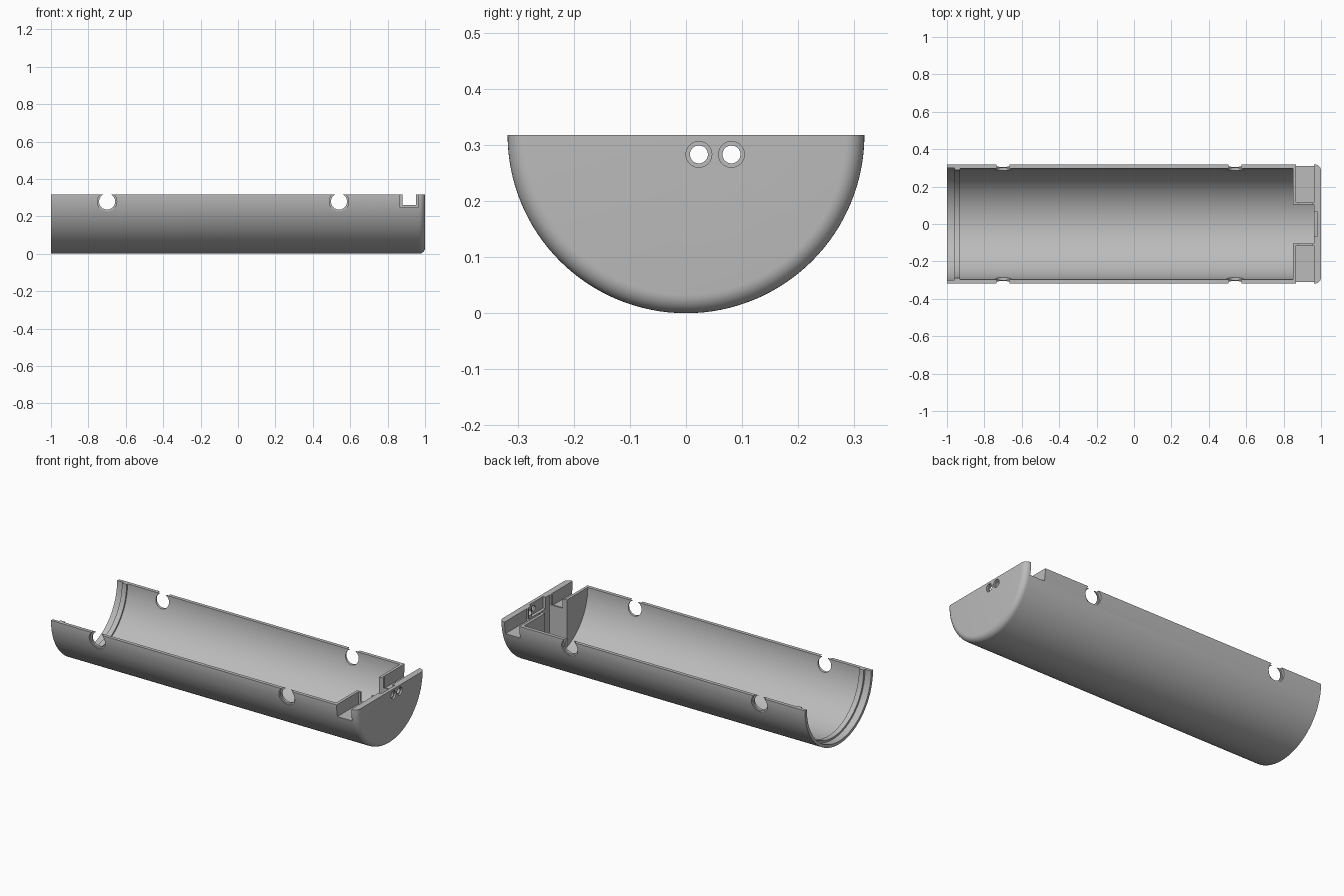
import bpy, bmesh, math
from mathutils import Matrix, Vector

cube = bpy.data.objects.get("Cube")
if cube:
    bpy.data.objects.remove(cube, do_unlink=True)

R = 0.318          # outer radius, also the height of the cut rim
SEG = 128

grey = bpy.data.materials.new("plain grey")
grey.use_nodes = True
GREY = (0.5, 0.5, 0.5, 1)
grey.diffuse_color = GREY
grey.node_tree.nodes["Principled BSDF"].inputs["Base Color"].default_value = GREY


def add_object(name, bm):
    bmesh.ops.recalc_face_normals(bm, faces=bm.faces)
    mesh = bpy.data.meshes.new(name)
    bm.to_mesh(mesh)
    bm.free()
    mesh.materials.append(grey)
    ob = bpy.data.objects.new(name, mesh)
    bpy.context.collection.objects.link(ob)
    return ob


def box(name, lo, hi):
    bm = bmesh.new()
    lo, hi = Vector(lo), Vector(hi)
    size = Matrix.Diagonal((*(hi - lo), 1))
    bmesh.ops.create_cube(bm, size=1, matrix=Matrix.Translation((lo + hi) / 2) @ size)
    return add_object(name, bm)


def rod(name, centre, radius, length, axis):
    turn = Matrix.Rotation(math.pi / 2, 4, 'Y' if axis == 'X' else 'X')
    bm = bmesh.new()
    bmesh.ops.create_cone(bm, cap_ends=True, segments=40, radius1=radius,
                          radius2=radius, depth=length,
                          matrix=Matrix.Translation(centre) @ turn)
    return add_object(name, bm)


def combine(target, tool, operation='DIFFERENCE'):
    mod = target.modifiers.new(tool.name, 'BOOLEAN')
    mod.operation = operation
    mod.solver = 'EXACT'
    mod.object = tool
    bpy.context.view_layer.objects.active = target
    bpy.ops.object.modifier_apply(modifier=mod.name)
    bpy.data.objects.remove(tool, do_unlink=True)


# Shell: lathe the wall section, with rounded closed end and inner ridge
FILLET = 0.033
section = [(0.963, 0), (0.963, 0.297), (-0.93, 0.297), (-0.93, 0.288),
           (-0.96, 0.288), (-0.96, 0.30), (-1, 0.30), (-1, R)]
for i in range(9):
    a = math.pi / 2 * (1 - i / 8)
    section.append((1 - FILLET + FILLET * math.cos(a), R - FILLET + FILLET * math.sin(a)))
section.append((1, 0))

bm = bmesh.new()
verts = [bm.verts.new((x, 0, R - r)) for x, r in section]
edges = [bm.edges.new(pair) for pair in zip(verts, verts[1:])]
bmesh.ops.spin(bm, geom=verts + edges, cent=(0, 0, R), axis=(1, 0, 0),
               angle=2 * math.pi, steps=SEG)
bmesh.ops.remove_doubles(bm, verts=bm.verts, dist=0.0001)
shell = add_object("half_tube_shell", bm)

# Solid blocks either side of the channel at the closed end
for side in (-1, 1):
    bm = bmesh.new()
    inner, outer = 0.103, 0.306
    start = math.acos(inner / outer)
    arc = [(outer * math.cos(start * i / 24), R - outer * math.sin(start * i / 24))
           for i in range(25)]
    outline = [(inner, R + 0.1), (outer, R + 0.1)] + arc
    face = bm.faces.new([bm.verts.new((0.85, side * y, z)) for y, z in outline])
    sweep = bmesh.ops.extrude_face_region(bm, geom=[face])
    moved = [v for v in sweep["geom"] if isinstance(v, bmesh.types.BMVert)]
    bmesh.ops.translate(bm, verts=moved, vec=(0.125, 0, 0))
    combine(shell, add_object("end_block", bm), 'UNION')

# Remove the upper half
combine(shell, box("upper_half", (-2, -1, R), (2, 1, 2)))

# Side slots, each with a narrower opening through the inner lip
for side in (-1, 1):
    for near, x0, x1, floor in ((0.114, 0.867, 0.963, 0.246), (0.08, 0.88, 0.953, 0.261)):
        ys = sorted((side * near, side * 0.5))
        combine(shell, box("slot", (x0, ys[0], floor), (x1, ys[1], 0.5)))

# Counterbored holes that break through the rim
for x in (-0.70, 0.54):
    for side in (-1, 1):
        combine(shell, rod("side_hole", (x, side * 0.3, 0.279), 0.043, 0.2, 'Y'))
        combine(shell, rod("side_counterbore", (x, side * 0.402, 0.279), 0.052, 0.2, 'Y'))

# Recess and pair of counterbored holes in the closed end
combine(shell, box("end_recess", (0.93, -0.065, 0.25), (0.98, 0.065, 0.5)))
for y in (0.023, 0.081):
    combine(shell, rod("end_hole", (0.98, y, 0.283), 0.016, 0.12, 'X'))
    combine(shell, rod("end_counterbore", (1.04, y, 0.283), 0.023, 0.1, 'X'))

# Smooth curved walls, keeping cut edges crisp
bpy.ops.object.select_all(action='DESELECT')
shell.select_set(True)
bpy.context.view_layer.objects.active = shell
bpy.ops.object.shade_smooth_by_angle(angle=math.radians(30))
